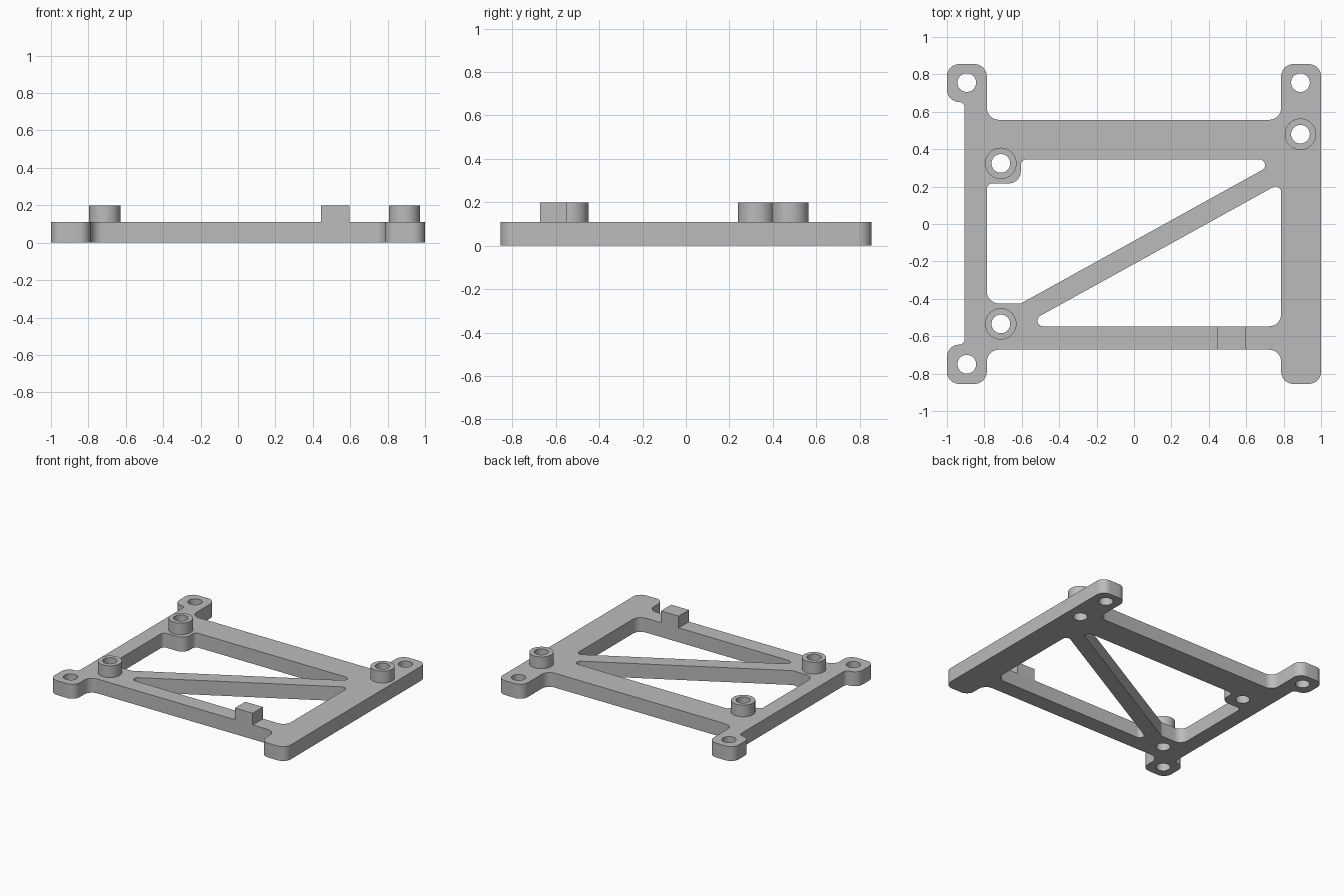
import bpy, bmesh, math
from mathutils import Vector

cube = bpy.data.objects.get("Cube")
if cube:
    bpy.data.objects.remove(cube, do_unlink=True)

PLATE_TOP, POST_TOP = 0.11, 0.2
HOLE_R, POST_R = 0.05, 0.084
BIG, SMALL = 0.065, 0.03

grey = bpy.data.materials.new("plain grey")
grey.use_nodes = True
grey.diffuse_color = (0.5, 0.5, 0.5, 1)
grey.node_tree.nodes["Principled BSDF"].inputs["Base Color"].default_value = (0.5, 0.5, 0.5, 1)


def circle(centre, r, n=40):
    return [(centre[0] + r * math.cos(math.tau * i / n),
             centre[1] + r * math.sin(math.tau * i / n)) for i in range(n)]


def rounded(corners, steps=8):
    """Polygon from (x, y, fillet radius) corners."""
    out = []
    for i, (x, y, r) in enumerate(corners):
        p = Vector((x, y))
        if r == 0:
            out.append((x, y))
            continue
        a = (Vector(corners[i - 1][:2]) - p).normalized()
        b = (Vector(corners[(i + 1) % len(corners)][:2]) - p).normalized()
        half = a.angle(b) / 2
        centre = p + (a + b).normalized() * r / math.sin(half)
        start = p + a * r / math.tan(half) - centre
        end = p + b * r / math.tan(half) - centre
        a0 = math.atan2(start.y, start.x)
        turn = math.atan2(end.y, end.x) - a0
        turn = (turn + math.pi) % math.tau - math.pi
        for k in range(steps + 1):
            t = a0 + turn * k / steps
            out.append((centre.x + r * math.cos(t), centre.y + r * math.sin(t)))
    return out


def extruded(name, loops, z0, z1):
    """Solid from an outer loop and any hole loops."""
    bm = bmesh.new()
    rims = ([], [])
    for loop in loops:
        low, high = ([bm.verts.new((x, y, z)) for x, y in loop] for z in (z0, z1))
        for i in range(len(loop)):
            bm.faces.new((low[i - 1], low[i], high[i], high[i - 1]))
            for rim, ring in zip(rims, (low, high)):
                rim.append(bm.edges.get((ring[i - 1], ring[i])))
    for rim in rims:
        bmesh.ops.triangle_fill(bm, use_beauty=True, edges=rim, normal=(0, 0, 1))
    bmesh.ops.recalc_face_normals(bm, faces=bm.faces[:])
    mesh = bpy.data.meshes.new(name)
    bm.to_mesh(mesh)
    bm.free()
    mesh.materials.append(grey)
    obj = bpy.data.objects.new(name, mesh)
    bpy.context.collection.objects.link(obj)
    bpy.ops.object.select_all(action='DESELECT')
    obj.select_set(True)
    bpy.context.view_layer.objects.active = obj
    bpy.ops.object.shade_smooth_by_angle(angle=math.radians(30))
    return obj


# Frame outline with corner tabs
X, Y, IN, WAIST = 1.0, 0.855, 0.787, 0.905
outline = rounded([
    (-X, Y, BIG), (-X, 0.652, BIG), (-WAIST, 0.652, SMALL),
    (-WAIST, -0.645, SMALL), (-X, -0.645, BIG), (-X, -Y, BIG),
    (-IN, -Y, BIG), (-IN, -0.672, BIG), (IN, -0.672, BIG), (IN, -Y, BIG),
    (X, -Y, BIG), (X, Y, BIG), (IN, Y, BIG), (IN, 0.557, BIG),
    (-IN, 0.557, BIG), (-IN, Y, BIG)])

# Windows either side of the diagonal brace
upper_window = rounded([
    (-0.605, 0.345, SMALL), (0.787, 0.345, SMALL), (-0.605, -0.425, SMALL),
    (-IN, -0.425, BIG), (-IN, 0.217, SMALL), (-0.605, 0.217, BIG)])
lower_window = rounded([
    (-0.603, -0.547, SMALL), (IN, 0.221, SMALL), (IN, -0.547, BIG)])

# Screw holes and raised posts
tab_holes = [(-0.894, 0.756), (0.89, 0.756), (-0.894, -0.75)]
posts = {"back_left_post": (0.89, 0.48), "back_right_post": (-0.712, 0.324),
         "front_right_post": (-0.712, -0.534)}
holes = [circle(c, HOLE_R) for c in tab_holes + list(posts.values())]

extruded("frame_plate", [outline, upper_window, lower_window] + holes, 0, PLATE_TOP)
for name, c in posts.items():
    extruded(name, [circle(c, POST_R), circle(c, HOLE_R)], PLATE_TOP, POST_TOP)

# Square stop on the front rail
extruded("stop_block", [[(0.445, -0.672), (0.595, -0.672), (0.595, -0.547), (0.445, -0.547)]],
         PLATE_TOP, POST_TOP)
